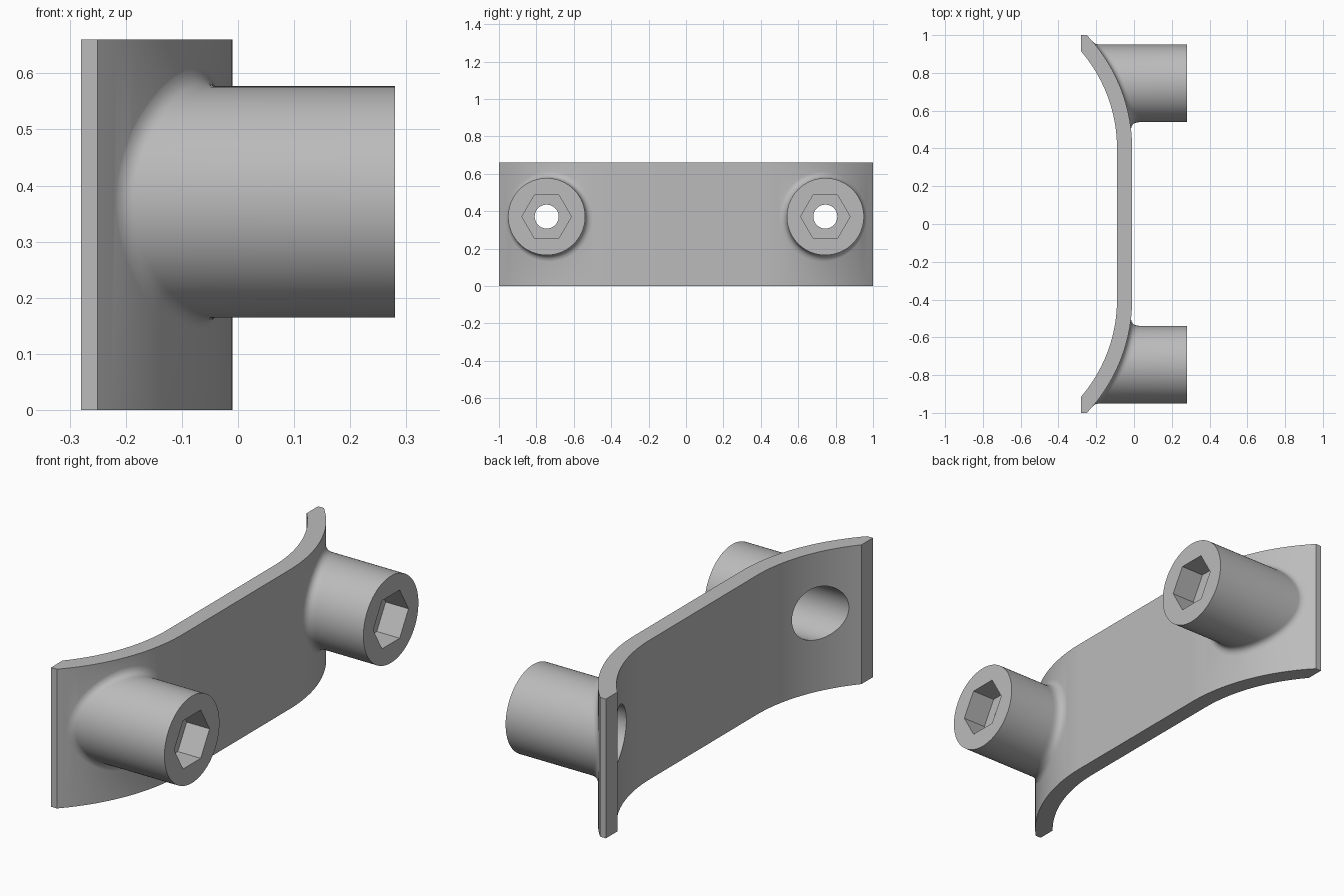
import bpy, bmesh, math

if "Cube" in bpy.data.objects:
    bpy.data.objects.remove(bpy.data.objects["Cube"], do_unlink=True)

HEIGHT, FRONT, BACK = 0.66, -0.01, -0.09
BEND_Y, RADIUS, THICK = 0.40, 0.87, 0.08
BOSS_Y, BOSS_Z, BOSS_R, BOSS_END = 0.745, 0.371, 0.206, 0.28
FILLET = 0.045

grey = bpy.data.materials.new("light grey")
grey.use_nodes = True
grey.diffuse_color = (0.5, 0.5, 0.5, 1)
grey.node_tree.nodes["Principled BSDF"].inputs["Base Color"].default_value = (0.5, 0.5, 0.5, 1)


def make(name, bm):
    bmesh.ops.recalc_face_normals(bm, faces=bm.faces[:])
    mesh = bpy.data.meshes.new(name)
    bm.to_mesh(mesh)
    bm.free()
    mesh.materials.append(grey)
    ob = bpy.data.objects.new(name, mesh)
    bpy.context.collection.objects.link(ob)
    return ob


def front_x(y):
    """Front surface of the bent plate."""
    d = max(0, abs(y) - BEND_Y)
    return FRONT - RADIUS + math.sqrt(RADIUS ** 2 - d * d)


def plate():
    # Half outline: front arc outwards, flat end, back arc inwards
    cx, steps = FRONT - RADIUS, 40
    inner = RADIUS - THICK
    a_front = math.asin((1 - BEND_Y) / RADIUS)
    a_back = math.acos((-0.28 - cx) / inner)
    half = []
    for i in range(steps + 1):
        a = a_front * i / steps
        half.append((cx + RADIUS * math.cos(a), BEND_Y + RADIUS * math.sin(a)))
    half.append((-0.28, 1.0))
    for i in range(steps, -1, -1):
        a = a_back * i / steps
        half.append((cx + inner * math.cos(a), BEND_Y + inner * math.sin(a)))
    outline = half + [(x, -y) for x, y in reversed(half)]
    bm = bmesh.new()
    face = bm.faces.new([bm.verts.new((x, y, 0)) for x, y in outline])
    top = bmesh.ops.extrude_face_region(bm, geom=[face])["geom"]
    bmesh.ops.translate(bm, vec=(0, 0, HEIGHT),
                        verts=[v for v in top if isinstance(v, bmesh.types.BMVert)])
    return make("bent_plate", bm)


def boss(side):
    # Round boss whose foot flares into the curved plate
    n, steps = 96, 10
    cy = side * BOSS_Y
    bm = bmesh.new()
    rings = [[] for _ in range(steps + 3)]
    for k in range(n):
        a = math.tau * k / n
        c, s = math.cos(a), math.sin(a)
        foot = front_x(cy + BOSS_R * c)
        slope = (front_x(cy + (BOSS_R + 0.01) * c
                         + 0.0) - foot) / 0.01 if abs(c) > 0.001 else 0
        slope = (front_x(cy + (BOSS_R + 0.01) * c) - foot) / 0.01
        t = FILLET * math.tan((math.pi / 2 + math.atan(slope)) / 2)

        def add(ring, r, x):
            rings[ring].append(bm.verts.new((x, cy + r * c, BOSS_Z + r * s)))

        add(0, BOSS_R + t, front_x(cy + (BOSS_R + t) * c) - 0.02)
        for i in range(steps + 1):
            u = i / steps
            r = BOSS_R + t * (1 - u) ** 2
            add(i + 1, r, front_x(cy + r * c) + t * u * u - 0.001)
        add(steps + 2, BOSS_R, BOSS_END)
    for lo, hi in zip(rings, rings[1:]):
        for k in range(n):
            j = (k + 1) % n
            bm.faces.new((lo[k], lo[j], hi[j], hi[k]))
    bm.faces.new(rings[-1])
    hub = bm.verts.new((front_x(cy) - 0.04, cy, BOSS_Z))
    for k in range(n):
        bm.faces.new((hub, rings[0][(k + 1) % n], rings[0][k]))
    return make("boss", bm)


def cutter(name, side, r, x0, x1, sides):
    # Prism along x with corners pointing to +-y
    bm = bmesh.new()
    ends = [[bm.verts.new((x, side * BOSS_Y + r * math.cos(math.tau * k / sides),
                           BOSS_Z + r * math.sin(math.tau * k / sides)))
             for k in range(sides)] for x in (x0, x1)]
    for ring in ends:
        bm.faces.new(ring)
    for k in range(sides):
        j = (k + 1) % sides
        bm.faces.new((ends[0][k], ends[0][j], ends[1][j], ends[1][k]))
    ob = make(name, bm)
    ob.hide_render = True
    return ob


def combine(target, tool, operation):
    mod = target.modifiers.new(tool.name, "BOOLEAN")
    mod.operation, mod.solver, mod.object = operation, "EXACT", tool
    bpy.context.view_layer.objects.active = target
    bpy.ops.object.modifier_apply(modifier=mod.name)
    bpy.data.objects.remove(tool, do_unlink=True)


bracket = plate()
for side in (-1, 1):
    combine(bracket, boss(side), "UNION")
    # Rear bore, narrow through hole and hexagonal pocket
    combine(bracket, cutter("rear_bore", side, 0.125, -0.5, 0.10, 64), "DIFFERENCE")
    combine(bracket, cutter("bolt_hole", side, 0.064, 0.05, 0.4, 48), "DIFFERENCE")
    combine(bracket, cutter("hex_pocket", side, 0.132, 0.16, 0.4, 6), "DIFFERENCE")

bracket.name = "bracket_with_bosses"
bpy.ops.object.select_all(action="DESELECT")
bracket.select_set(True)
bpy.context.view_layer.objects.active = bracket
bpy.ops.object.shade_smooth_by_angle(angle=math.radians(30))
